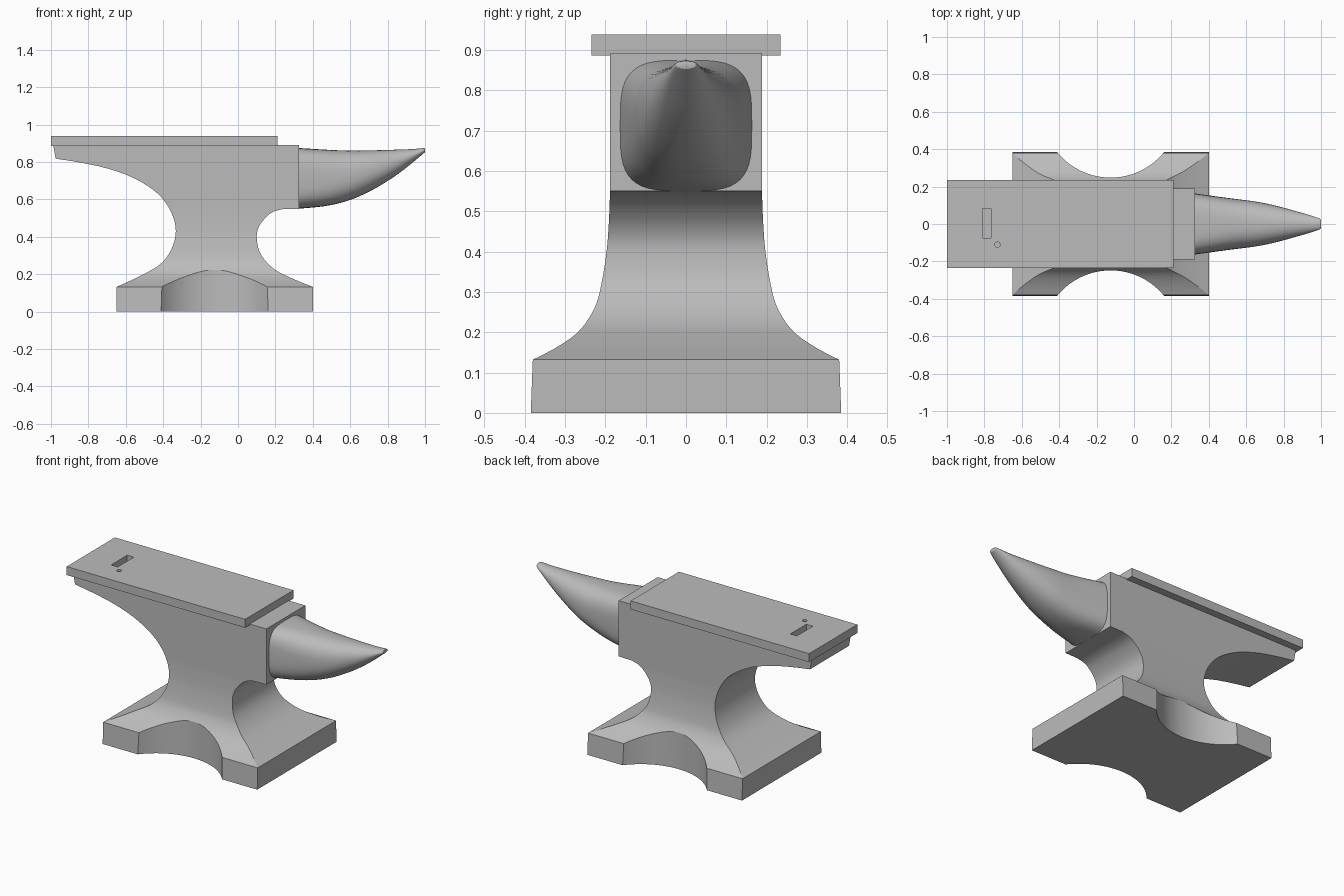
import bpy, bmesh, math

if "Cube" in bpy.data.objects:
    bpy.data.objects.remove(bpy.data.objects["Cube"])

steel = bpy.data.materials.new("grey steel")
steel.diffuse_color = (0.5, 0.5, 0.5, 1)
steel.use_nodes = True
steel.node_tree.nodes["Principled BSDF"].inputs["Base Color"].default_value = steel.diffuse_color


def smooth_path(pts, n=6):
    """Catmull-Rom curve through tuples of any size."""
    out = []
    for i in range(len(pts) - 1):
        p0, p1, p2 = pts[max(i - 1, 0)], pts[i], pts[i + 1]
        p3 = pts[min(i + 2, len(pts) - 1)]
        for k in range(n):
            t = k / n
            out.append(tuple(0.5 * (2 * b + (c - a) * t + (2 * a - 5 * b + 4 * c - d) * t * t
                                    + (3 * b - a - 3 * c + d) * t ** 3)
                             for a, b, c, d in zip(p0, p1, p2, p3)))
    return out + [pts[-1]]


def lookup(path, z):
    """Value at height z on a path of (z, value)."""
    for (z0, v0), (z1, v1) in zip(path, path[1:]):
        if z <= z1:
            return v0 + (v1 - v0) * (z - z0) / max(z1 - z0, 1e-9)
    return path[-1][1]


def loft(name, rings, mat=steel):
    bm = bmesh.new()
    rows = [[bm.verts.new(p) for p in r] for r in rings]
    n = len(rows[0])
    for a, b in zip(rows, rows[1:]):
        for i in range(n):
            j = (i + 1) % n
            bm.faces.new((a[i], a[j], b[j], b[i]))
    bm.faces.new(rows[0])
    bm.faces.new(rows[-1])
    bmesh.ops.recalc_face_normals(bm, faces=bm.faces)
    me = bpy.data.meshes.new(name)
    bm.to_mesh(me)
    bm.free()
    ob = bpy.data.objects.new(name, me)
    bpy.context.collection.objects.link(ob)
    if mat:
        me.materials.append(mat)
    return ob


def box(name, x0, x1, y0, y1, z0, z1, mat=steel):
    return loft(name, [[(x0, y0, z), (x1, y0, z), (x1, y1, z), (x0, y1, z)] for z in (z0, z1)], mat)


def cylinder(name, x, y, r, z0, z1, n):
    return loft(name, [[(x + r * math.cos(2 * math.pi * i / n), y + r * math.sin(2 * math.pi * i / n), z)
                        for i in range(n)] for z in (z0, z1)], None)


def cut(ob, cutters):
    """Subtract cutters, then remove them."""
    bpy.context.view_layer.objects.active = ob
    for c in cutters:
        m = ob.modifiers.new("cut", 'BOOLEAN')
        m.operation, m.solver, m.object = 'DIFFERENCE', 'EXACT', c
        bpy.ops.object.modifier_apply(modifier=m.name)
        bpy.data.objects.remove(c)


def shade(ob, angle):
    bpy.ops.object.select_all(action='DESELECT')
    ob.select_set(True)
    bpy.context.view_layer.objects.active = ob
    bpy.ops.object.shade_smooth_by_angle(angle=math.radians(angle))


# body: foot, waist, heel and shoulder as one loft of rectangles, (height, value) profiles
left = smooth_path([(0.132, -0.65), (0.18, -0.545), (0.25, -0.42), (0.33, -0.358), (0.42, -0.333),
                    (0.5, -0.345), (0.58, -0.385), (0.65, -0.452), (0.72, -0.57),
                    (0.77, -0.715), (0.80, -0.86), (0.818, -0.975)])
right = smooth_path([(0.132, 0.40), (0.175, 0.295), (0.23, 0.19), (0.31, 0.12), (0.4, 0.10),
                     (0.46, 0.115), (0.51, 0.155), (0.535, 0.19), (0.548, 0.24)])
width = smooth_path([(0.132, 0.38), (0.16, 0.325), (0.2, 0.268), (0.25, 0.232), (0.3, 0.214),
                     (0.4, 0.197), (0.5, 0.19), (0.55, 0.189)])
rows = [(0, -0.65, 0.40, 0.385)]
heights = [0.132 + (0.548 - 0.132) * i / 32 for i in range(33)] + [0.543]
for z in sorted(heights):
    rows.append((z, lookup(left, z), lookup(right, z), lookup(width, z)))
rows.append((0.550, lookup(left, 0.55), 0.325, 0.189))
for i in range(1, 21):
    z = 0.55 + (0.818 - 0.55) * i / 20
    rows.append((z, lookup(left, z), 0.325, 0.189))
rows.append((0.892, -0.988, 0.325, 0.189))
body = loft("anvil_body", [[(a, -w, z), (b, -w, z), (b, w, z), (a, w, z)] for z, a, b, w in rows])

# round scoops in both long sides of the foot
cut(body, [cylinder("scoop_cutter", -0.125, s * 0.616, 0.368, -0.1, 0.5, 96) for s in (-1, 1)])
shade(body, 25)

# face plate with square and round tool holes
plate = box("face_plate", -1.0, 0.212, -0.234, 0.234, 0.886, 0.938)
cut(plate, [box("slot_cutter", -0.81, -0.765, -0.075, 0.082, 0.8, 1.0, None),
            cylinder("round_hole_cutter", -0.73, -0.11, 0.014, 0.8, 1.0, 24)])

# horn: stations of (x, top, bottom, half width, squareness)
stations = smooth_path([(0.32, 0.875, 0.55, 0.164, 3.6), (0.45, 0.867, 0.562, 0.146, 3.0),
                        (0.55, 0.862, 0.582, 0.133, 2.6), (0.65, 0.861, 0.617, 0.120, 2.4),
                        (0.75, 0.863, 0.668, 0.100, 2.2), (0.85, 0.866, 0.732, 0.073, 2.1),
                        (0.93, 0.869, 0.794, 0.050, 2.0), (0.992, 0.874, 0.846, 0.029, 2.0),
                        (1.0, 0.870, 0.853, 0.018, 2.0)], 5)


def squircle(x, top, bottom, w, e, n=48):
    ring = []
    for i in range(n):
        c, s = math.cos(2 * math.pi * i / n), math.sin(2 * math.pi * i / n)
        y = w * math.copysign(abs(c) ** (2 / e), c)
        z = (top + bottom) / 2 + (top - bottom) / 2 * math.copysign(abs(s) ** (2 / e), s)
        ring.append((x, y, z))
    return ring


horn = loft("horn", [squircle(*s) for s in stations])
shade(horn, 50)
